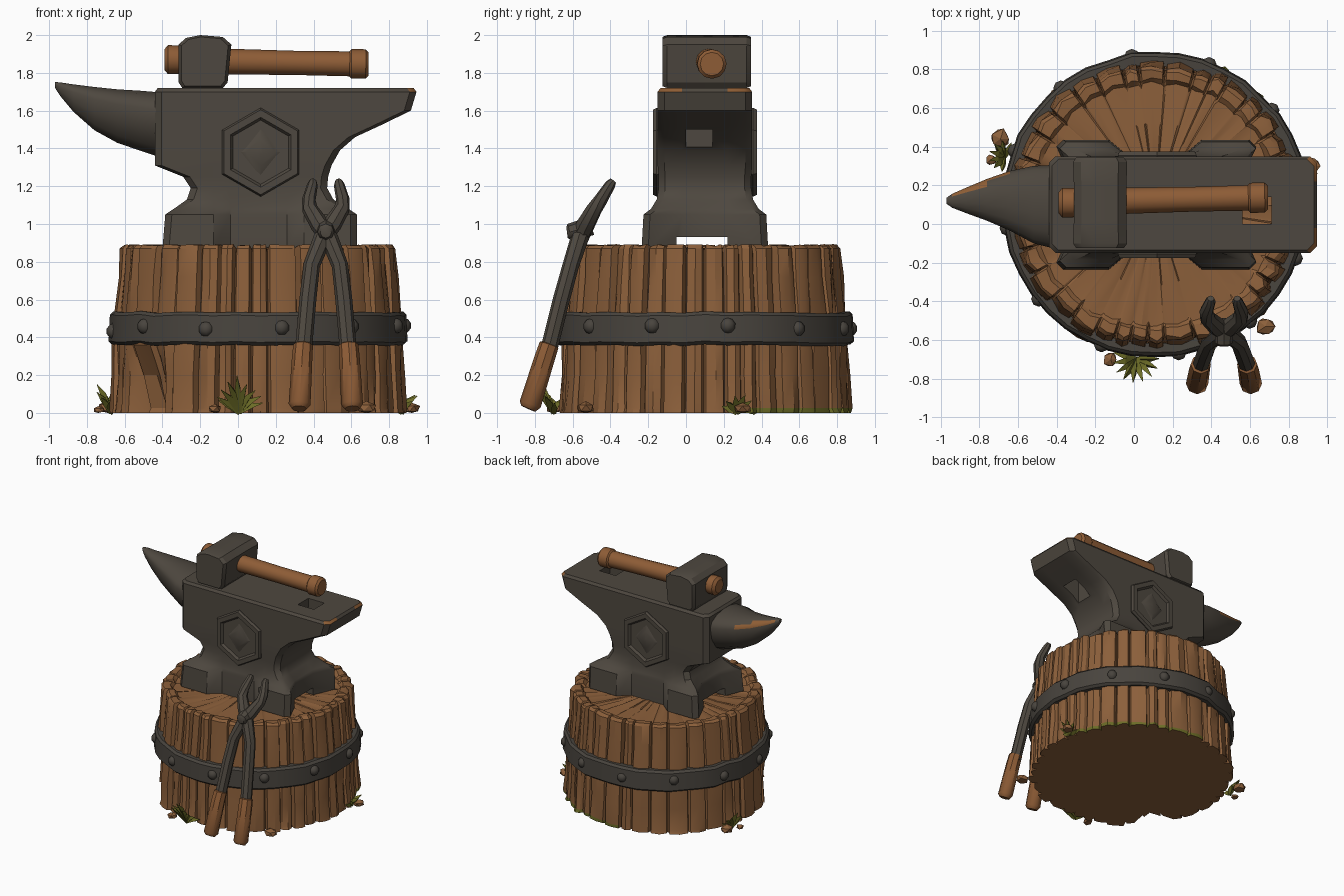
import bpy, bmesh, math, random
from mathutils import Vector

if "Cube" in bpy.data.objects:
    bpy.data.objects.remove(bpy.data.objects["Cube"])

random.seed(7)
CX, CY = 0.11, 0.10          # stump and anvil centre


def mat(name, rgb):
    m = bpy.data.materials.new(name)
    m.diffuse_color = (*rgb, 1)
    m.use_nodes = True
    m.node_tree.nodes["Principled BSDF"].inputs["Base Color"].default_value = m.diffuse_color
    return m


WOOD = mat("stump wood", (0.26, 0.115, 0.043))
HANDLE = mat("handle wood", (0.27, 0.108, 0.037))
IRON = mat("dark iron", (0.076, 0.064, 0.050))
BAND = mat("band iron", (0.066, 0.058, 0.048))
RUST = mat("rust", (0.27, 0.11, 0.035))
GRASS = mat("grass green", (0.15, 0.15, 0.02))


def finish(name, bm, mats, angle=32):
    bmesh.ops.recalc_face_normals(bm, faces=bm.faces)
    me = bpy.data.meshes.new(name)
    bm.to_mesh(me)
    bm.free()
    for m in mats:
        me.materials.append(m)
    ob = bpy.data.objects.new(name, me)
    bpy.context.collection.objects.link(ob)
    bpy.ops.object.select_all(action='DESELECT')
    ob.select_set(True)
    bpy.context.view_layer.objects.active = ob
    bpy.ops.object.shade_smooth_by_angle(angle=math.radians(angle))
    return ob


def add_loft(bm, rings, cap=True, closed=False):
    vs = [[bm.verts.new(p) for p in r] for r in rings]
    n = len(vs[0])
    pairs = list(zip(vs, vs[1:])) + ([(vs[-1], vs[0])] if closed else [])
    for a, b in pairs:
        for i in range(n):
            bm.faces.new((a[i], a[(i + 1) % n], b[(i + 1) % n], b[i]))
    if cap and not closed:
        bm.faces.new(vs[0])
        bm.faces.new(vs[-1])


def loft(name, rings, mats, angle=32, closed=False):
    bm = bmesh.new()
    add_loft(bm, rings, closed=closed)
    return finish(name, bm, mats, angle)


def tube_rings(path, radii, n=8):
    pts, out = [Vector(p) for p in path], []
    for i, p in enumerate(pts):
        t = (pts[min(i + 1, len(pts) - 1)] - pts[max(i - 1, 0)]).normalized()
        u = t.cross(Vector((0, 1, 0.01))).normalized()
        w = t.cross(u)
        out.append([p + radii[i] * (u * math.cos(k * math.tau / n) + w * math.sin(k * math.tau / n))
                    for k in range(n)])
    return out


def cut(ob, lo, hi):
    bpy.ops.mesh.primitive_cube_add(size=1, location=[(a + b) / 2 for a, b in zip(lo, hi)])
    c = bpy.context.object
    c.scale = [b - a for a, b in zip(lo, hi)]
    c.hide_render = True
    m = ob.modifiers.new("cut", 'BOOLEAN')
    m.object, m.operation, m.solver = c, 'DIFFERENCE', 'EXACT'
    bpy.context.view_layer.objects.active = ob
    bpy.ops.object.modifier_apply(modifier=m.name)
    bpy.data.objects.remove(c)


# Stump: staves with cracks, raised bark rim, sunken top, notch at front left
loop, a = [], 0.0
while a < math.tau - 0.09:
    w = min(random.uniform(0.11, 0.24), math.tau - a)
    off = random.uniform(-0.02, 0.012)
    loop += [(a + 0.008, off, 0), (a + w * 0.5, off + 0.012, 0),
             (a + w - 0.022, off + random.uniform(-0.008, 0.01), 0), (a + w - 0.007, off - 0.035, 1)]
    a += w
levels = [(0, 0.775), (0.025, 0.772), (0.2, 0.762), (0.36, 0.757), (0.53, 0.745), (0.72, 0.728),
          (0.87, 0.718), (0.89, 0.70), (0.888, 0.65), (0.865, 0.63), (0.865, 0.42), (0.875, 0.2), (0.865, 0.04)]
rings = []
for k, (z, r) in enumerate(levels):
    ring = []
    for ang, off, crack in loop:
        jit = random.uniform(-0.007, 0.007) if r > 0.6 else random.uniform(-0.02, 0.02) * r
        rr = r + (off if k < 8 else off * 0.5 * (r > 0.6)) + jit
        if k < 3:
            rr -= 0.2 * max(0, 1 - abs(ang - 3.78) / 0.24) * (1 if k < 2 else 0.6)
        zz = z + (random.uniform(-0.008, 0.004) if k > 6 else 0) - (0.025 if crack and k in (6, 7, 8) else 0)
        ring.append((CX + rr * math.cos(ang), CY + rr * math.sin(ang), zz))
    rings.append(ring)
stump = loft("stump", rings, [WOOD, GRASS], 28)
for f in stump.data.polygons:                      # moss along the back right foot
    ang = math.degrees(math.atan2(f.center.y - CY, f.center.x - CX))
    if f.center.z < 0.02 and abs(f.normal.z) < 0.7 and 15 < ang < 95:
        f.material_index = 1

# Iron band with rivets
N = 40
wob = [random.uniform(-0.007, 0.007) for _ in range(N)]
prof = [(0.73, 0.36), (0.772, 0.358), (0.792, 0.375), (0.785, 0.515), (0.768, 0.532), (0.72, 0.53)]
loft("iron_band", [[(CX + (r + wob[i]) * math.cos(i * math.tau / N), CY + (r + wob[i]) * math.sin(i * math.tau / N),
                     z + wob[i - 7]) for i in range(N)] for r, z in prof], [BAND], 40, closed=True)
bm = bmesh.new()
for k in range(12):
    t = math.tau * (k + 0.3) / 12
    res = bmesh.ops.create_uvsphere(bm, u_segments=8, v_segments=5, radius=0.042)
    bmesh.ops.translate(bm, verts=res["verts"],
                        vec=(CX + 0.775 * math.cos(t), CY + 0.775 * math.sin(t), 0.445 + random.uniform(-0.02, 0.02)))
finish("band_rivets", bm, [BAND], 60)


# Anvil body: stacked outlines (z, left, right, half depth, mid half depth, end inset)
def outline(z, xl, xr, h, hm, d, c=0.035):
    half = [(xl + c, -h), (-0.13, -h), (-0.04, -hm), (0.26, -hm), (0.35, -h), (xr - c, -h), (xr, -h + c), (xr - d, -0.12)]
    back = [(x, -y) for x, y in reversed(half)]
    return [(x, y + CY, z) for x, y in half + back + [(xl, h - c), (xl + d, 0.12), (xl + d, -0.12), (xl, -h + c)]]


body = [(0.87, -0.40, 0.63, 0.335, 0.26, 0.08), (1.05, -0.385, 0.63, 0.325, 0.255, 0.08),
        (1.08, -0.34, 0.585, 0.285, 0.25, 0.04), (1.13, -0.27, 0.505, 0.255, 0.248, 0.01),
        (1.19, -0.25, 0.472, 0.245, 0.245, 0), (1.25, -0.29, 0.477, 0.245, 0.245, 0),
        (1.31, -0.44, 0.495, 0.25, 0.25, 0), (1.39, -0.44, 0.54, 0.25, 0.25, 0),
        (1.46, -0.44, 0.62, 0.25, 0.25, 0), (1.52, -0.44, 0.75, 0.25, 0.25, 0),
        (1.60, -0.44, 0.915, 0.25, 0.25, 0), (1.70, -0.44, 0.945, 0.25, 0.25, 0),
        (1.72, -0.425, 0.93, 0.235, 0.235, 0)]
anvil = loft("anvil_body", [outline(*b) for b in body], [IRON, RUST], 35)
for f in anvil.data.polygons:                      # worn heel corners
    if 1.69 < f.center.z < 1.715 and f.center.x > 0.88 and abs(f.center.y - CY) > 0.15:
        f.material_index = 1
cut(anvil, (0.56, 0.0, 1.2), (0.71, 0.14, 1.9))     # square tool hole
cut(anvil, (-0.6, -0.05, 0.8), (0.8, 0.22, 0.93))   # arch under the foot

# Horn: flat top, round belly (x, top, depth, half width, centre y)
horn = []
for x, zt, dep, hw, yc in [(-0.42, 1.70, 0.35, 0.215, 0.09), (-0.52, 1.708, 0.325, 0.20, 0.10),
                           (-0.64, 1.715, 0.29, 0.155, 0.12), (-0.76, 1.727, 0.235, 0.108, 0.125),
                           (-0.87, 1.74, 0.15, 0.065, 0.122), (-0.94, 1.75, 0.075, 0.036, 0.12),
                           (-0.97, 1.752, 0.03, 0.015, 0.12)]:
    ring = []
    for k in range(14):
        t = math.tau * k / 14
        s = math.sin(t)
        ring.append((x, yc + hw * math.cos(t), zt - 0.28 * dep + dep * (0.28 if s > 0 else 0.72) * s))
    horn.append(ring)
ob = loft("anvil_horn", horn, [IRON, RUST], 45)
for f in ob.data.polygons:                         # worn patch on the back of the tip
    if -0.93 < f.center.x < -0.68 and f.normal.y > 0.2 and 0.15 < f.normal.z < 0.8:
        f.material_index = 1

# Hexagonal plates with a raised rim and faceted boss, front and back
for s, name in ((-1, "front_hex_plate"), (1, "back_hex_plate")):
    bm = bmesh.new()

    def poly(r, d, n=6, sx=1.0):
        return [(0.12 + sx * r * math.sin(k * math.tau / n), CY + s * d, 1.38 + r * math.cos(k * math.tau / n))
                for k in range(n)]
    add_loft(bm, [poly(0.225, 0.22), poly(0.235, 0.255), poly(0.225, 0.275), poly(0.185, 0.275), poly(0.17, 0.256)])
    add_loft(bm, [poly(0.145, 0.25, 4, 0.8), poly(0.07, 0.268, 4, 1.1), poly(0.01, 0.274, 4)])
    finish(name, bm, [IRON], 20)

# Hammer head and handle
sec = [(-0.315, 1.75), (-0.295, 1.72), (-0.08, 1.72), (-0.055, 1.75), (-0.035, 1.95), (-0.08, 1.99),
       (-0.20, 2.0), (-0.275, 1.985), (-0.315, 1.95)]
loft("hammer_head", [[(-0.18 + (x + 0.18) * k, y, 1.86 + (z - 1.86) * kz) for x, z in sec]
                     for y, k, kz in [(-0.125, 0.88, 0.93), (-0.10, 1, 1), (0.02, 0.97, 1), (0.20, 0.97, 1),
                                      (0.32, 1, 1), (0.345, 0.88, 0.93)]], [IRON], 30)
loft("hammer_handle", tube_rings([(-0.39, 0.11, 1.87), (-0.37, 0.11, 1.87), (-0.31, 0.11, 1.87), (-0.06, 0.12, 1.86),
                                  (0.3, 0.128, 1.853), (0.59, 0.135, 1.848), (0.60, 0.135, 1.848), (0.675, 0.137, 1.847),
                                  (0.692, 0.137, 1.847)],
                                 [0.055, 0.077, 0.075, 0.068, 0.064, 0.066, 0.078, 0.078, 0.062], 12), [HANDLE], 40)

# Tongs: two crossing arms mirrored about x = 0.465, with grips and pivot
for s, side in ((-1, "left"), (1, "right")):
    def P(dx, y, z):
        return (0.465 + s * dx + 0.015 * s * (z < 0.5), y, z)
    arm = [P(0.105, -0.73, 0.32), P(0.095, -0.66, 0.60), P(0.075, -0.61, 0.78), P(0.02, -0.565, 0.92),
           P(-0.035, -0.53, 1.0), P(-0.085, -0.485, 1.08), P(-0.09, -0.45, 1.13), P(-0.07, -0.40, 1.21), P(-0.068, -0.385, 1.23)]
    loft("tongs_arm_" + side, tube_rings(arm, [0.045, 0.045, 0.044, 0.048, 0.05, 0.042, 0.036, 0.028, 0.018]), [IRON], 40)
    loft("tongs_grip_" + side, tube_rings([P(0.125, -0.835, 0.022), P(0.124, -0.825, 0.045), P(0.11, -0.745, 0.30),
                                           P(0.105, -0.725, 0.36), P(0.105, -0.722, 0.368)],
                                          [0.04, 0.058, 0.054, 0.052, 0.035]), [HANDLE], 40)
loft("tongs_pivot", tube_rings([(0.465, -0.63, 0.955), (0.465, -0.615, 0.957), (0.465, -0.50, 0.99)],
                               [0.03, 0.045, 0.05]), [IRON], 40)

# Grass tufts: bent three-sided blades fanned outward from the stump
for name, x, y, h, spread, n in (("front_grass", 0.01, -0.70, 0.20, 0.12, 9), ("left_grass", -0.67, 0.35, 0.16, 0.08, 7),
                                 ("right_grass", 0.87, 0.27, 0.11, 0.08, 6)):
    bm = bmesh.new()
    out = math.atan2(y - CY, x - CX)
    for k in range(n):
        t = out + math.pi * (k / (n - 1) - 0.5) * 1.1
        c, s = math.cos(t), math.sin(t)
        m = 1 - 0.65 * abs(2 * k / (n - 1) - 1) + random.uniform(-0.1, 0)
        add_loft(bm, tube_rings([(x, y, 0), (x + c * spread * 0.5, y + s * spread * 0.5, h * m * 0.65),
                                 (x + c * spread, y + s * spread, h * m)], [0.014, 0.02, 0.002], 3))
    finish(name, bm, [GRASS], 20)

# Wood chips around the foot
for i, (x, y, r) in enumerate([(-0.69, 0.44, 0.055), (0.68, -0.53, 0.052), (0.92, 0.30, 0.045),
                               (-0.12, -0.70, 0.04), (-0.74, 0.33, 0.03)]):
    bm = bmesh.new()
    bmesh.ops.create_icosphere(bm, subdivisions=1, radius=r)
    for v in bm.verts:
        v.co = Vector((v.co.x * random.uniform(0.8, 1.2) + x, v.co.y * random.uniform(0.8, 1.2) + y,
                       max(0, v.co.z * 0.7 + r * 0.5)))
    finish("wood_chip_%d" % (i + 1), bm, [WOOD], 20)
